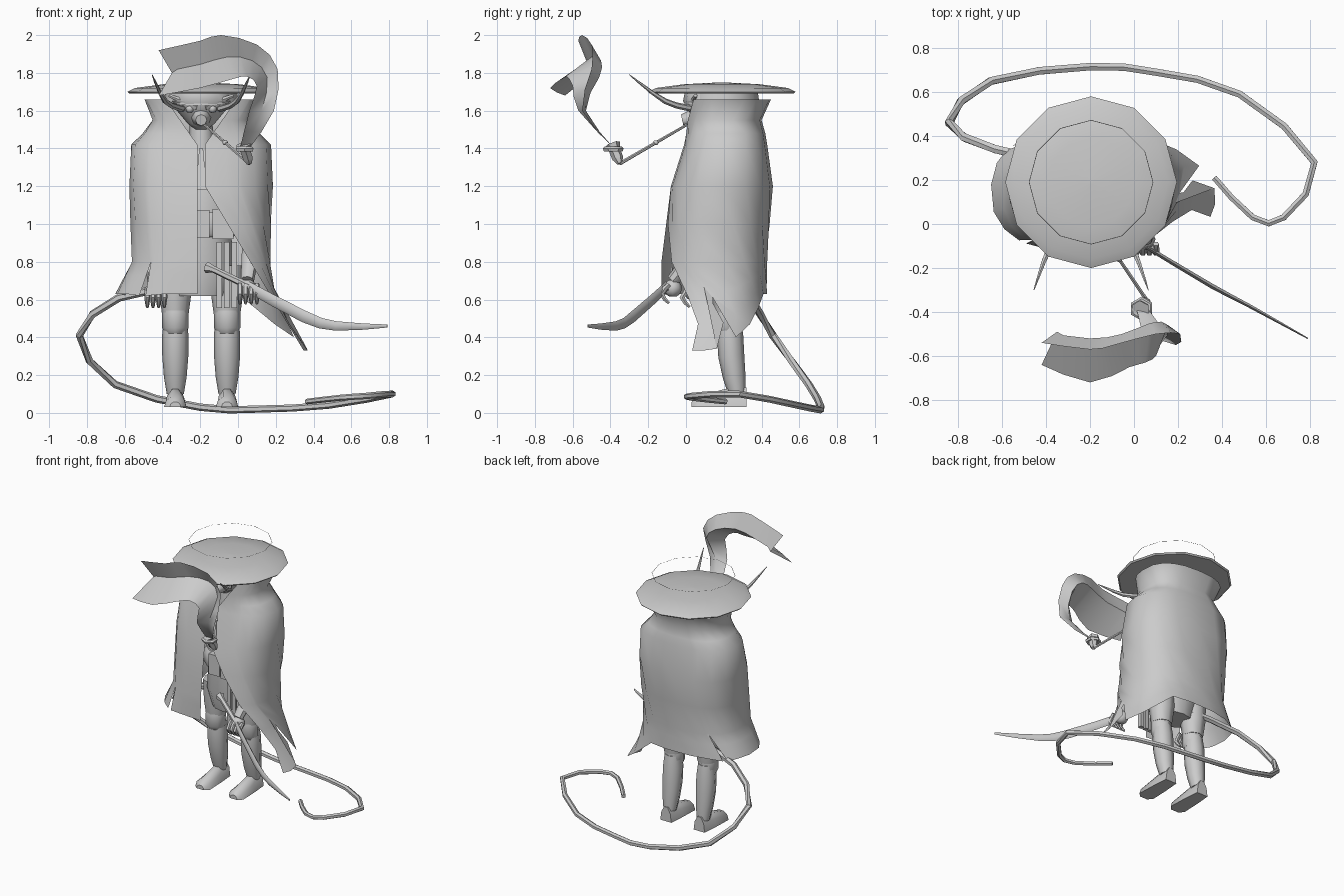
import bpy, bmesh, math
from mathutils import Vector

old = bpy.data.objects.get("Cube")
if old:
    bpy.data.objects.remove(old)

grey = bpy.data.materials.new("plain grey")
grey.use_nodes = True
grey.diffuse_color = (.6, .6, .6, 1)
grey.node_tree.nodes["Principled BSDF"].inputs["Base Color"].default_value = grey.diffuse_color

# Axis of the standing figure
MIDDLE_X, MIDDLE_Y = -.195, .19


def skin(name, rows, closed=False, angle=45):
    """Skin rows of points into an open sheet, or into a capped tube when closed."""
    mesh_builder = bmesh.new()
    verts = [[mesh_builder.verts.new(point) for point in row] for row in rows]
    count = len(verts[0])
    for lower, upper in zip(verts, verts[1:]):
        for i in range(count if closed else count - 1):
            following = (i + 1) % count
            mesh_builder.faces.new((lower[i], lower[following], upper[following], upper[i]))
    if closed:
        mesh_builder.faces.new(verts[0])
        mesh_builder.faces.new(verts[-1])
    bmesh.ops.recalc_face_normals(mesh_builder, faces=mesh_builder.faces)
    mesh = bpy.data.meshes.new(name)
    mesh_builder.to_mesh(mesh)
    mesh_builder.free()
    mesh.materials.append(grey)
    part = bpy.data.objects.new(name, mesh)
    bpy.context.collection.objects.link(part)
    bpy.ops.object.select_all(action='DESELECT')
    part.select_set(True)
    bpy.context.view_layer.objects.active = part
    bpy.ops.object.shade_smooth_by_angle(angle=math.radians(angle))


def circle(sides):
    angles = [math.tau * k / sides for k in range(sides)]
    return [(math.sin(angle), math.cos(angle)) for angle in angles]


def blend(table, position):
    """Linear blend between neighbouring entries; position runs from zero to one."""
    place = position * (len(table) - 1)
    index = min(int(place), len(table) - 2)
    return table[index] + (table[index + 1] - table[index]) * (place - index)


def spline(points, steps):
    """Smooth curve through the given points."""
    points = [Vector(point) for point in points]
    if steps == 1:
        return points
    padded = [points[0], *points, points[-1]]
    curve = []
    for before, start, end, after in zip(padded, padded[1:], padded[2:], padded[3:]):
        for step in range(steps):
            t = step / steps
            leave, arrive = (end - before) / 2, (after - start) / 2
            ease = t * t * (3 - 2 * t)
            curve.append(start.lerp(end, ease) + leave * t * (1 - t) ** 2 - arrive * t * t * (1 - t))
    return curve + [points[-1]]


def lathe(name, profile, x=MIDDLE_X, y=MIDDLE_Y, sides=12, depth=1):
    """Turn a profile of (radius, height) about an upright axis."""
    skin(name, [[(x + radius * a, y + radius * depth * b, z) for a, b in circle(sides)]
                for radius, z in profile], closed=True)


def tube(name, points, radii, steps=1, sides=6, up=(0, 0, 1), width=1):
    curve = spline(points, steps)
    last = len(curve) - 1
    rows = []
    for i, point in enumerate(curve):
        along = (curve[min(i + 1, last)] - curve[max(i - 1, 0)]).normalized()
        across = along.cross(Vector(up)).normalized()
        over = across.cross(along)
        radius = blend(radii, i / last)
        rows.append([point + across * radius * width * a + over * radius * b for a, b in circle(sides)])
    skin(name, rows, closed=True)


def ball(name, centre, radius, stretch=1):
    x, y, z = centre
    arc = [math.pi * k / 8 for k in range(1, 8)]
    lathe(name, [(radius * math.sin(angle), z + radius * stretch * math.cos(angle)) for angle in arc], x, y, sides=8)


def box(name, centre, size):
    corners = ((-1, -1), (1, -1), (1, 1), (-1, 1))
    x, y, z = centre
    width, depth, height = (side / 2 for side in size)
    skin(name, [[(x + width * a, y + depth * b, level) for a, b in corners]
                for level in (z - height, z + height)], closed=True)


# Hat, its band, and the thin ring floating over it
lathe("hat", [(.01, 1.75), (.2, 1.74), (.35, 1.72), (.39, 1.7), (.38, 1.69), (.01, 1.69)])
lathe("hat_band", [(.2, 1.63), (.19, 1.7)])
skin("floating_ring", [[(MIDDLE_X + radius * a, MIDDLE_Y + radius * b, 1.85) for radius in (.28, .283)]
                       for a, b in circle(12) + circle(12)[:1]])

# Cape: height, half width, centre in depth, half depth, from collar to hip
CAPE = [Vector(ring) for ring in ((1.66, .3, .23, .22), (1.55, .26, .2, .2), (1.48, .31, .21, .21),
                                  (1.42, .37, .21, .22), (1.2, .38, .19, .27), (.8, .37, .15, .28))]
HIP = CAPE[-1][0]


def cape_point(position, z):
    ring = CAPE[-1]
    for above, below in zip(CAPE, CAPE[1:]):
        if above[0] >= z >= below[0]:
            ring = above.lerp(below, (above[0] - z) / (above[0] - below[0]))
    _, half_width, centre, half_depth = ring
    # The skirt flares under the hip, and the left front is swept aside
    drop = max(0, HIP - z)
    left, right = half_width + .9 * drop ** 2, half_width + drop / 2
    gap = .02 + .7 * max(0, z - 1.42)
    sweep = gap + .6 * max(0, 1.2 - z)
    start = math.asin((sweep / left) ** 1.25)
    end = math.tau - math.asin((gap / right) ** 1.25)
    angle = start + position * (end - start)
    a, b = math.sin(angle), math.cos(angle)
    return (MIDDLE_X + (left if a > 0 else right) * math.copysign(abs(a) ** .8, a),
            centre - half_depth * math.copysign(abs(b) ** .8, b), z)


# Hem height around the cape: pointed left panels, then an even hem with two slits
hem = [(0, .33), (.04, .33), (.07, .34), (.08, .61), (.12, .4), (.18, .47), (.25, .56)]
for k in range(5, 17):
    if k in (9, 14):
        hem += [(k / 16 - .01, .62), (k / 16, HIP), (k / 16 + .01, .62)]
    else:
        hem.append((k / 16, .63))
cape = [[cape_point(position, ring[0]) for position, _ in hem] for ring in CAPE]
cape[5:5] = [[cape_point(position, 1) for position, _ in hem]]
cape += [[cape_point(position, HIP + (low - HIP) * part) for position, low in hem] for part in (.4, .7, 1)]
skin("cape", cape, angle=60)

# Head, muzzle and neck
lathe("head", [(.03, 1.5), (.07, 1.53), (.12, 1.59), (.17, 1.65), (.16, 1.69)], y=.12, depth=.8)
tube("muzzle", [(MIDDLE_X, .08, 1.57), (MIDDLE_X, -.02, 1.55)], [.06, .03], sides=8)
lathe("neck", [(.07, 1.36), (.06, 1.54)], y=.16, sides=8)

# Pipe with its bowl and the curl of smoke
mouth, tip = Vector((MIDDLE_X, .03, 1.54)), Vector((.06, -.35, 1.32))
tube("pipe_stem", [mouth, tip], [.007, .01])
ball("pipe_bead", mouth.lerp(tip, .5), .014)
tube("pipe_bowl", [tip, (.03, -.39, 1.42)], [.015, .03, .03, .045], steps=3, up=(0, 1, 0))
lathe("pipe_bowl_rim", [(.05, 1.385), (.055, 1.4), (.045, 1.41)], .035, -.385, sides=6)
lower_edge = [(.01, -.38, 1.4), (.06, -.57, 1.6), (.1, -.6, 1.73), (.05, -.63, 1.78),
              (-.02, -.65, 1.77), (-.2, -.72, 1.72), (-.42, -.64, 1.68)]
upper_edge = [(.06, -.38, 1.4), (.19, -.55, 1.6), (.21, -.5, 1.82), (.1, -.5, 1.95),
              (-.09, -.55, 2), (-.2, -.57, 1.97), (-.42, -.54, 1.92)]
smoke = []
for i, (low, high) in enumerate(zip(spline(lower_edge, 2), spline(upper_edge, 2))):
    ridge = (low + high) / 2
    ridge.y = max(low.y, high.y) + min(i, 5) * .01
    smoke.append([low, ridge, high])
smoke[-1][1].x += .07
skin("smoke", smoke, angle=60)

# Torso, scarf, belt and hanging straps
lathe("torso", [(.13, .62), (.17, .75), (.16, .95), (.2, 1.3), (.1, 1.42)], depth=.75)
lathe("belt", [(.17, .93), (.19, .95), (.19, 1.03), (.17, 1.06)], depth=.85)
skin("scarf", [[(MIDDLE_X - half, y, z), (MIDDLE_X + half, y, z)] for half, y, z in ((.01, .01, 1.4), (.03, -.04, 1.18))])
box("belt_buckle", (MIDDLE_X, .02, 1), (.09, .05, .15))
box("belt_pouch", (-.08, .03, 1), (.11, .08, .16))
for strap, x in (("outer", -.02), ("middle", -.06), ("inner", -.1)):
    box(strap + "_strap", (x, .05, .73), (.03, .03, .35))

for side, sign in (("left", 1), ("right", -1)):
    # Eye, brow and curved whisker
    ball(side + "_eye", (MIDDLE_X + sign * .06, .03, 1.61), .022)
    tube(side + "_brow", [(MIDDLE_X + sign * .02, .02, 1.62), (MIDDLE_X + sign * .17, .05, 1.68)], [.02, .01], up=(0, 1, 0))
    tube(side + "_whisker", [(MIDDLE_X + sign * x, y, z) for x, y, z in
                             ((.1, .04, 1.61), (.19, -.11, 1.65), (.26, -.3, 1.79))], [.018, .015, .002], steps=3)

    # Leg and boot
    x = MIDDLE_X + sign * .137
    tube(side + "_shin", [(x, .27, .1), (x, .24, .3), (x, .23, .5)], [.045, .065, .073, .06], steps=2, sides=8, up=(0, 1, 0))
    lathe(side + "_knee_guard", [(.05, .42), (.07, .45), (.07, .53), (.06, .58)], x, .215, sides=8)
    lathe(side + "_thigh", [(.07, .52), (.085, .63), (.09, .78)], x, .22, sides=8)
    arch = [math.pi * k / 5 for k in range(6)]
    skin(side + "_boot", [[(x + half * math.cos(angle), y, .03 + height * math.sin(angle)) for angle in arch]
                          for y, half, height in ((.03, .03, .03), (.06, .06, .06), (.2, .055, .1), (.32, .045, .11))],
         closed=True)

    # Arm, palm and curled fingers
    wrist = Vector((.05, -.07, .7) if sign > 0 else (-.44, .04, .68))
    shoulder = Vector((MIDDLE_X + sign * .24, .2, 1.34))
    elbow = Vector((MIDDLE_X + sign * .28, .18, 1))
    tube(side + "_arm", [shoulder, elbow, wrist], [.07, .06, .035], sides=8, up=(0, 1, 0))
    ball(side + "_palm", wrist - Vector((0, 0, .04)), .048)
    for k, finger in enumerate(("first", "second", "third", "fourth")):
        knuckle = wrist + Vector((.03 * k - .04, -.02, -.02))
        bend = [knuckle + Vector(step) for step in ((0, 0, 0), (0, -.04, -.05), (0, 0, -.1))]
        tube(side + "_" + finger + "_finger", bend, [.014, .016, .008], steps=2, up=(1, 0, 0))

# Curved sword held in the left hand
tube("sword_grip", [(-.165, .02, .77), (-.13, 0, .76), (.1, -.12, .65)], [.03, .018, .02])
tube("sword_blade", [(.05, -.1, .67), (.35, -.28, .51), (.52, -.37, .46), (.79, -.52, .46)],
     [.028, .032, .025, .008], steps=2, width=.4)

# Long looping tail
tube("tail", [(-.25, .26, .68), (-.63, .34, .61), (-.84, .46, .41), (-.65, .65, .15), (-.2, .715, .03), (.1, .69, .02),
              (.48, .59, .04), (.82, .28, .1), (.68, .03, .09), (.54, .03, .08), (.365, .21, .06)],
     [.022, .02, .018, .015], steps=2)
